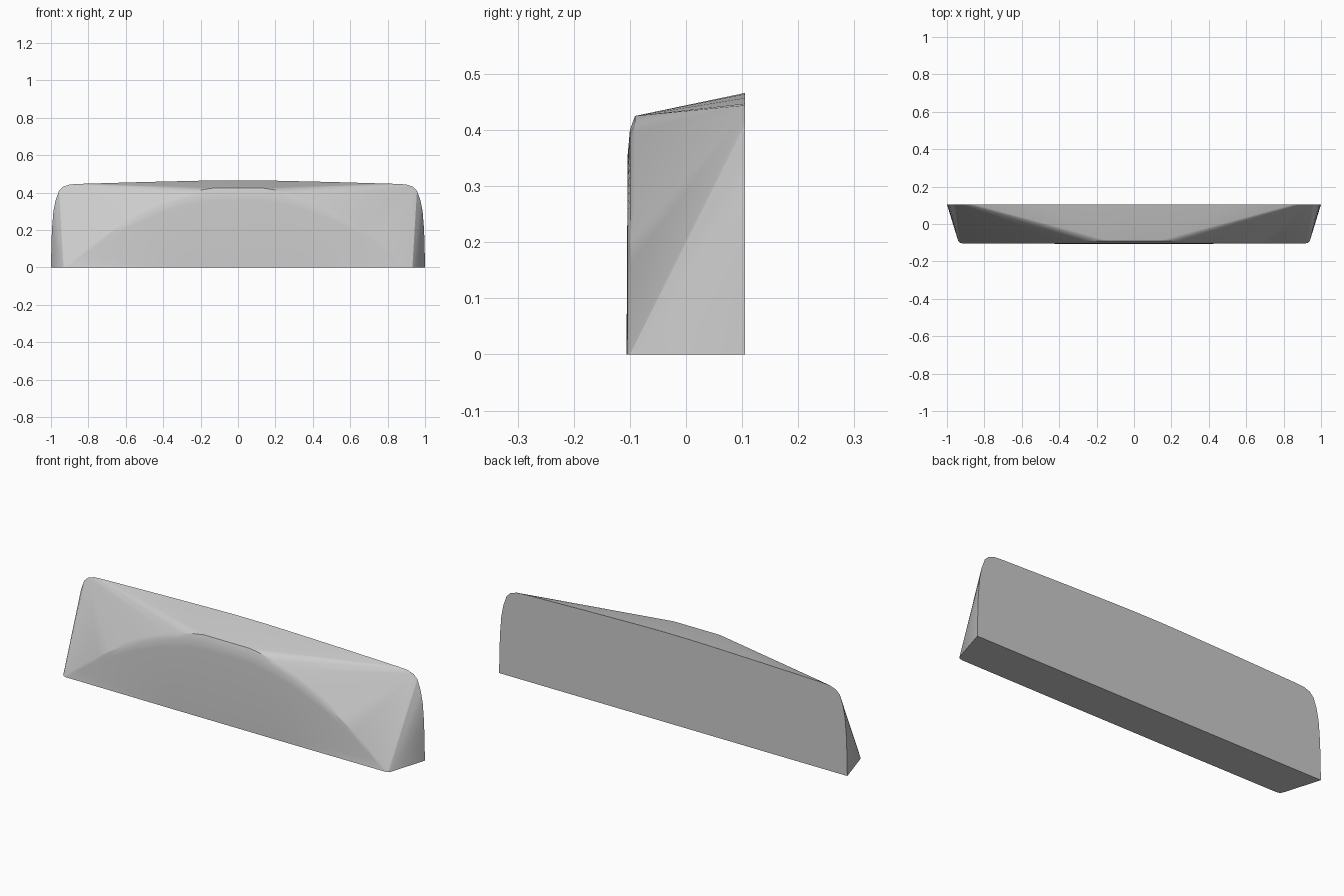
import bpy, bmesh

if "Cube" in bpy.data.objects:
    bpy.data.objects.remove(bpy.data.objects["Cube"])

BACK, FRONT = 0.105, -0.105

# Half outline of the flat back: rounded shoulder, slightly crowned top
back_half = [(1, 0), (0.998, 0.1), (0.995, 0.2), (0.987, 0.3), (0.975, 0.36),
             (0.957, 0.41), (0.935, 0.432), (0.9, 0.444), (0.85, 0.447),
             (0.5, 0.457), (0.2, 0.464), (0.08, 0.466)]
points = [(x, BACK, z) for x, z in back_half]


def arch(half_width, height, y, steps=12):
    """Half of a parabolic arch on the front, from its foot to its crown."""
    out = []
    for i in range(steps + 1):
        t = 0.14 + (1 - 0.14) * i / steps
        out.append((half_width * t, y, height * (1 - t * t) / (1 - 0.14 ** 2)))
    return out


# Rounded rim of the arched front panel, in three steps
points += arch(0.94, 0.425, -0.091)
points += arch(0.932, 0.40, -0.100)
points += arch(0.915, 0.355, -0.104)
points += [(0.3, FRONT - 0.001, 0), (0.94, -0.085, 0)]

# Mirror the points and wrap them in one convex shell
bm = bmesh.new()
for x, y, z in points:
    for side in (-1, 1):
        bm.verts.new((side * x, y, z))
hull = bmesh.ops.convex_hull(bm, input=bm.verts)
unused = {g for g in hull["geom_interior"] + hull["geom_unused"]
          if isinstance(g, bmesh.types.BMVert)}
bmesh.ops.delete(bm, geom=list(unused), context='VERTS')
bmesh.ops.recalc_face_normals(bm, faces=bm.faces)

mesh = bpy.data.meshes.new("arched_block")
bm.to_mesh(mesh)
bm.free()
block = bpy.data.objects.new("arched_block", mesh)
bpy.context.collection.objects.link(block)

# Soft blends on the curved sides, crisp outer edges
bpy.context.view_layer.objects.active = block
block.select_set(True)
bpy.ops.object.shade_smooth_by_angle(angle=0.35)
